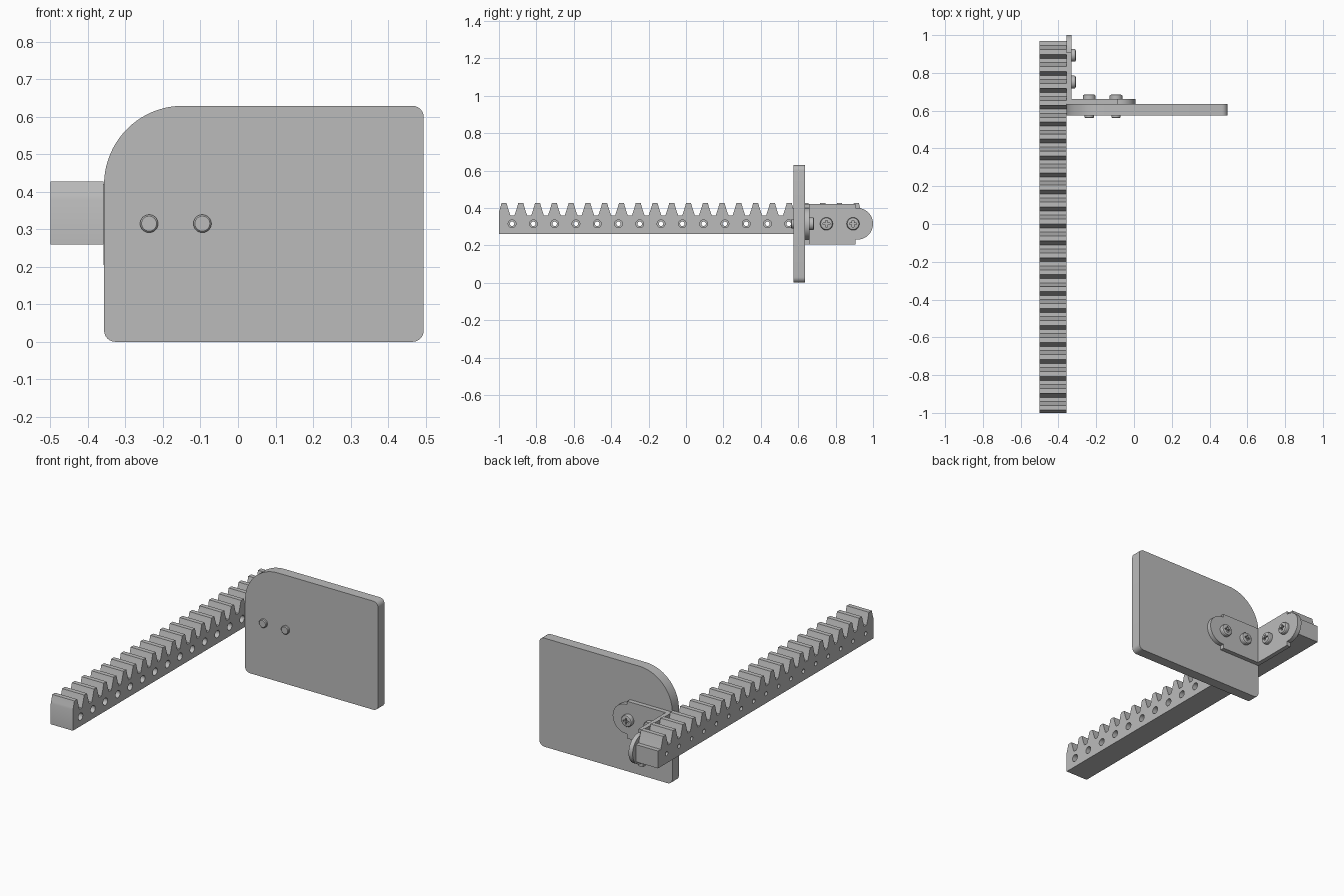
import bpy, bmesh, math
from mathutils import Vector, Matrix

if "Cube" in bpy.data.objects:
    bpy.data.objects.remove(bpy.data.objects["Cube"])

grey = bpy.data.materials.new("metal_grey")
grey.use_nodes = True
COLOUR = (0.5, 0.5, 0.5, 1)
grey.diffuse_color = COLOUR
grey.node_tree.nodes["Principled BSDF"].inputs["Base Color"].default_value = COLOUR


def finish(bm, name):
    bmesh.ops.recalc_face_normals(bm, faces=bm.faces)
    mesh = bpy.data.meshes.new(name)
    bm.to_mesh(mesh)
    bm.free()
    mesh.materials.append(grey)
    obj = bpy.data.objects.new(name, mesh)
    bpy.context.collection.objects.link(obj)
    return obj


def activate(obj):
    bpy.ops.object.select_all(action='DESELECT')
    obj.select_set(True)
    bpy.context.view_layer.objects.active = obj


def smooth(obj):
    activate(obj)
    bpy.ops.object.shade_smooth_by_angle(angle=math.radians(30))


def prism(name, outline, axis, start, end):
    """Extrude an outline in (y, z) along x, or in (x, z) along y."""
    place = (lambda u, v: (start, u, v)) if axis == 'x' else (lambda u, v: (u, start, v))
    bm = bmesh.new()
    face = bm.faces.new([bm.verts.new(place(u, v)) for u, v in outline])
    new = bmesh.ops.extrude_face_region(bm, geom=[face])["geom"]
    shift = Vector((end - start, 0, 0) if axis == 'x' else (0, end - start, 0))
    bmesh.ops.translate(bm, vec=shift, verts=[g for g in new if isinstance(g, bmesh.types.BMVert)])
    return finish(bm, name)


def arc(cu, cv, r, a0, a1, steps):
    angles = [math.radians(a0 + (a1 - a0) * i / steps) for i in range(steps + 1)]
    return [(cu + r * math.cos(a), cv + r * math.sin(a)) for a in angles]


def lathe(bm, profile, matrix, sides=32):
    """Closed solid of revolution about local z; profile runs axis to axis."""
    part = bmesh.new()
    verts = [part.verts.new((r, 0, z)) for r, z in profile]
    edges = [part.edges.new(pair) for pair in zip(verts, verts[1:])]
    bmesh.ops.spin(part, geom=verts + edges, cent=(0, 0, 0), axis=(0, 0, 1),
                   angle=math.tau, steps=sides, use_merge=True)
    bmesh.ops.remove_doubles(part, verts=part.verts, dist=1e-5)
    bmesh.ops.recalc_face_normals(part, faces=part.faces)
    part.transform(matrix)
    temp = bpy.data.meshes.new("temp")
    part.to_mesh(temp)
    part.free()
    bm.from_mesh(temp)
    bpy.data.meshes.remove(temp)


def cut(obj, cutter):
    mod = obj.modifiers.new("cut", 'BOOLEAN')
    mod.operation, mod.solver, mod.object = 'DIFFERENCE', 'EXACT', cutter
    activate(obj)
    bpy.ops.object.modifier_apply(modifier=mod.name)
    bpy.data.objects.remove(cutter)


AXIS_Z = 0.315
TO_X = Matrix.Rotation(math.pi / 2, 4, 'Y')
TO_Y = Matrix.Rotation(-math.pi / 2, 4, 'X')

# Toothed rack
RACK_L, RACK_R, FRONT, BACK = -0.5, -0.358, -1.0, 0.97
PITCH, FIRST = 0.0897, -0.973
ROOT, TIP = 0.36, 0.427
flank = [(-0.034, ROOT), (-0.023, 0.392), (-0.013, TIP)]
outline = [(FRONT, 0.26), (FRONT, 0.38)]
for i in range(22):
    c = FIRST + i * PITCH
    tooth = flank + [(-u, v) for u, v in reversed(flank)]
    outline += [(c + u, v) for u, v in tooth if c + u > FRONT]
outline += [(BACK, ROOT), (BACK, 0.26)]
rack = prism("toothed_rack", outline, 'x', RACK_L, RACK_R)

# Row of counterbored holes through the rack
bm = bmesh.new()
hole = [(0, -0.16), (0.012, -0.16), (0.012, -0.03), (0.021, -0.03), (0.021, 0.01), (0, 0.01)]
for i in range(17):
    spot = Matrix.Translation((RACK_R, -0.93 + i * 0.1138, AXIS_Z))
    lathe(bm, hole, spot @ TO_X, 24)
cut(rack, finish(bm, "hole_cutter"))
smooth(rack)

# Flat plate with one large rounded corner
L, R, TOP, r, big = -0.357, 0.495, 0.629, 0.03, 0.21
outline = (arc(L + r, r, r, 180, 270, 6) + arc(R - r, r, r, 270, 360, 6)
           + arc(R - r, TOP - r, r, 0, 90, 6) + arc(L + big, TOP - big, big, 90, 180, 20))
plate = prism("plate", outline, 'y', 0.575, 0.635)
smooth(plate)

# Angle bracket: two matching legs with rounded ends
THICK = 0.026


def leg_outline(offset):
    end = arc(0.28, AXIS_Z, 0.085, -90, 90, 20)
    pts = [(0, 0.205), (0.272, 0.205), (0.272, 0.23)] + end + [(0.272, 0.40), (0.272, 0.42), (0, 0.42)]
    return [(u + offset, v) for u, v in pts]


smooth(prism("bracket_plate_leg", leg_outline(-0.358), 'y', 0.635, 0.635 + THICK))
smooth(prism("bracket_rack_leg", leg_outline(0.635), 'x', -0.358, -0.358 + THICK))


# Cross-head screws
def screw(name, matrix, length):
    bm = bmesh.new()
    lathe(bm, [(0, -length), (0.02, -length), (0.024, -length + 0.004), (0.024, 0),
               (0.034, 0), (0.034, 0.017), (0.031, 0.022), (0.025, 0.024), (0, 0.024)],
          Matrix())
    obj = finish(bm, name)
    for size in ((0.036, 0.009), (0.009, 0.036)):
        slot = bmesh.new()
        bmesh.ops.create_cube(slot, size=1, matrix=Matrix.Translation((0, 0, 0.022))
                              @ Matrix.Diagonal((*size, 0.02, 1)))
        cut(obj, finish(slot, "slot_cutter"))
    obj.data.transform(matrix)
    smooth(obj)


for i, along in enumerate((0.121, 0.263)):
    screw(f"plate_screw_{i + 1}",
          Matrix.Translation((-0.358 + along, 0.635 + THICK, AXIS_Z)) @ TO_Y, 0.1)
    screw(f"rack_screw_{i + 1}",
          Matrix.Translation((-0.358 + THICK, 0.63 + along, AXIS_Z)) @ TO_X, 0.06)
